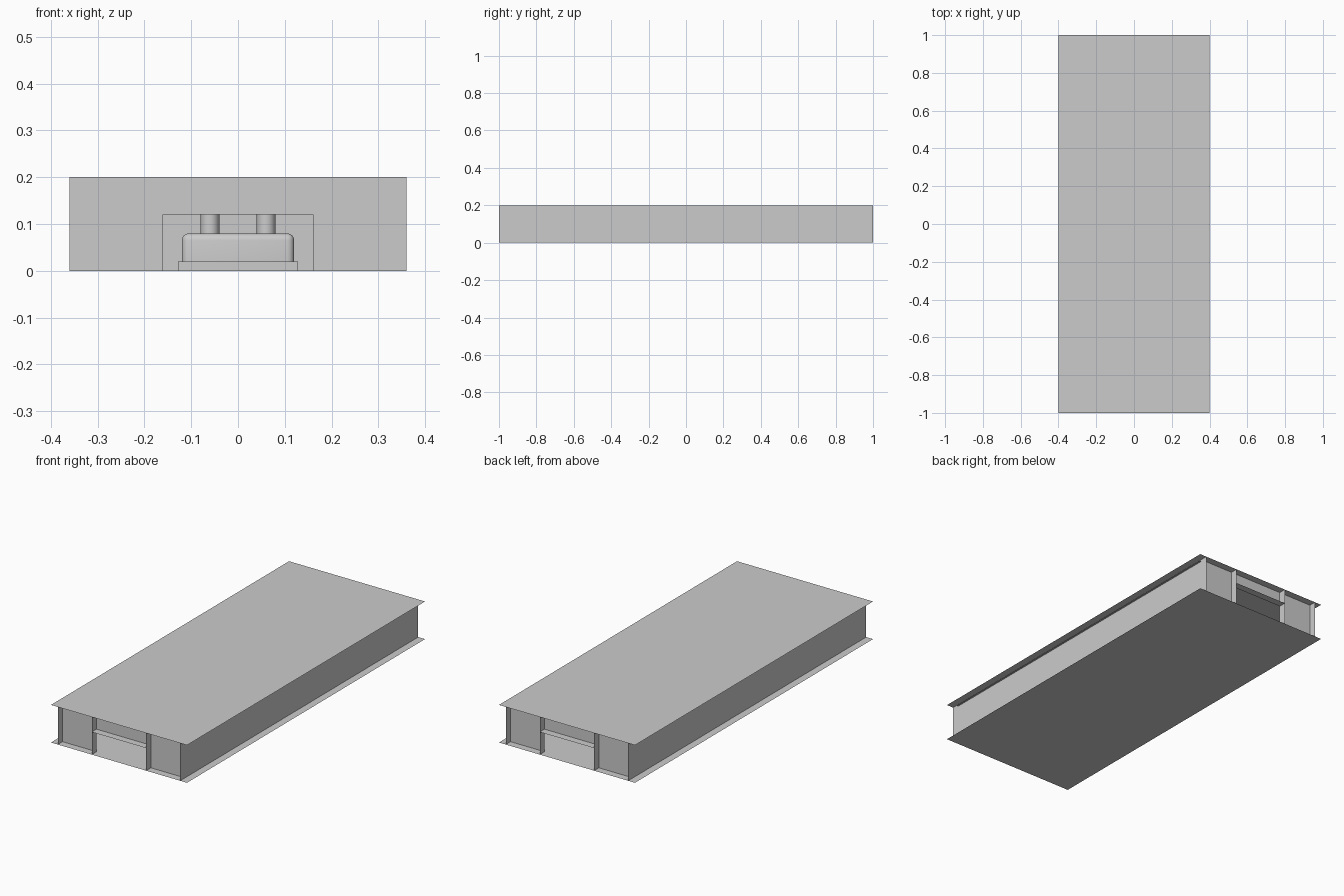
import bpy, bmesh
from mathutils import Matrix, Vector

if "Cube" in bpy.data.objects:
    bpy.data.objects.remove(bpy.data.objects["Cube"])


def sheets(name, quads):
    """Object made of flat single-sided quads, each given by corner, edge u, edge v."""
    bm = bmesh.new()
    for c, u, v in quads:
        c, u, v = Vector(c), Vector(u), Vector(v)
        bm.faces.new([bm.verts.new(p) for p in (c, c + u, c + u + v, c + v)])
    bmesh.ops.remove_doubles(bm, verts=bm.verts, dist=1e-5)
    return finish(name, bm)


def finish(name, bm):
    me = bpy.data.meshes.new(name)
    bm.to_mesh(me)
    bm.free()
    ob = bpy.data.objects.new(name, me)
    bpy.context.collection.objects.link(ob)
    return ob


def box(name, centre, size):
    bm = bmesh.new()
    bmesh.ops.create_cube(bm, size=1, matrix=Matrix.Translation(centre) @ Matrix.Diagonal((*size, 1)))
    return finish(name, bm)


def smooth(ob):
    bpy.ops.object.select_all(action='DESELECT')
    ob.select_set(True)
    bpy.context.view_layer.objects.active = ob
    bpy.ops.object.shade_smooth_by_angle()


H, W, L = 0.2, 0.36, 1.0      # height, half width of walls, half length
HX, HZ = 0.16, 0.12           # end opening half width and height
IN = 0.96                     # end panels are set back from the rim

# Top and bottom plates, wider than the walls
sheets("top_plate", [((-0.4, -L, H), (0.8, 0, 0), (0, 2 * L, 0))])
sheets("bottom_plate", [((-0.4, L, 0), (0.8, 0, 0), (0, -2 * L, 0))])

# Side walls and the thin strips under the top overhang
sheets("right_wall", [((W, -L, 0), (0, 2 * L, 0), (0, 0, H))])
sheets("left_wall", [((-W, L, 0), (0, -2 * L, 0), (0, 0, H))])
for s, side in ((1, "right"), (-1, "left")):
    sheets(side + "_strip", [((s * W, -s * IN, 0.19), (0, s * 2 * IN, 0), (s * 0.01, 0, 0))])

for s, end in ((-1, "front"), (1, "back")):
    y, d = s * IN, s * (L - IN)
    # Recessed end panel around the opening
    ux = -s
    sheets(end + "_panel", [
        ((-ux * W, y, 0), (ux * (W - HX), 0, 0), (0, 0, H)),
        ((ux * HX, y, 0), (ux * (W - HX), 0, 0), (0, 0, H)),
        ((-ux * HX, y, HZ), (ux * 2 * HX, 0, 0), (0, 0, H - HZ))])
    # Fins beside the opening and the ledge over it
    sheets(end + "_fins", [((x, y, 0), (0, d, 0), (0, 0, H)) for x in (-HX, HX)])
    sheets(end + "_ledge", [((-HX, y, HZ), (2 * HX, 0, 0), (0, d, 0))])

    # Fitting inside the opening: raised base, rounded block and two posts
    cy = s * 0.5
    box(end + "_base", (0, cy, 0.01), (0.256, 0.3, 0.02))
    block = box(end + "_block", (0, cy, 0.05), (0.24, 0.24, 0.06))
    bm = bmesh.new()
    bm.from_mesh(block.data)
    edges = [e for e in bm.edges if any(v.co.z > 0.05 for v in e.verts)]
    bmesh.ops.bevel(bm, geom=edges, offset=0.015, segments=4, profile=0.5, affect='EDGES')
    bm.to_mesh(block.data)
    bm.free()
    smooth(block)
    for x, side in ((-0.06, "left"), (0.06, "right")):
        bm = bmesh.new()
        bmesh.ops.create_cone(bm, cap_ends=True, segments=24, radius1=0.02, radius2=0.02,
                              depth=0.12, matrix=Matrix.Translation((x, cy, 0.14)))
        smooth(finish(f"{end}_{side}_post", bm))

# Wall that closes the passage in the middle
sheets("middle_wall", [((-W, 0, 0), (2 * W, 0, 0), (0, 0, H))])
